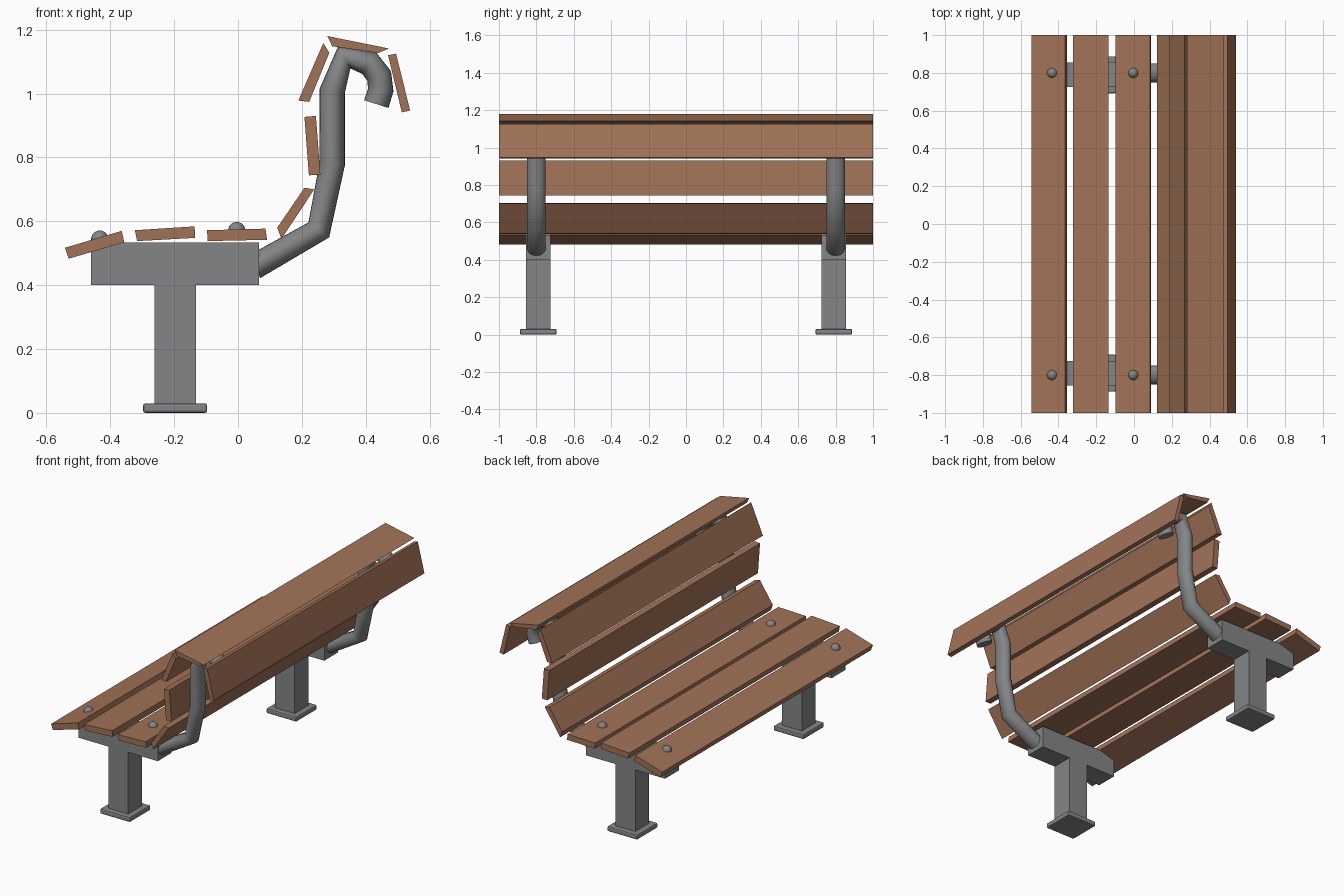
import bpy
import bmesh
import math
from mathutils import Vector

if "Cube" in bpy.data.objects:
    bpy.data.objects.remove(bpy.data.objects["Cube"], do_unlink=True)


def make_material(name, color):
    mat = bpy.data.materials.new(name)
    mat.use_nodes = True
    mat.diffuse_color = color
    mat.node_tree.nodes["Principled BSDF"].inputs["Base Color"].default_value = color
    return mat


wood = make_material("brown_wood", (0.36, 0.17, 0.095, 1))
metal = make_material("grey_metal", (0.23, 0.235, 0.24, 1))


def finish(bm, name, mat, smooth=False):
    """Turn a bmesh into a named object with one material."""
    bmesh.ops.recalc_face_normals(bm, faces=bm.faces[:])
    mesh = bpy.data.meshes.new(name)
    bm.to_mesh(mesh)
    bm.free()
    mesh.materials.append(mat)
    obj = bpy.data.objects.new(name, mesh)
    bpy.context.collection.objects.link(obj)
    if smooth:
        bpy.ops.object.select_all(action="DESELECT")
        obj.select_set(True)
        bpy.context.view_layer.objects.active = obj
        bpy.ops.object.shade_smooth_by_angle(angle=math.radians(60))
    return obj


def bridge(bm, rings):
    """Skin a row of closed rings and cap both ends."""
    count = len(rings[0])
    for ring, following in zip(rings, rings[1:]):
        for i in range(count):
            j = (i + 1) % count
            bm.faces.new((ring[i], ring[j], following[j], following[i]))
    bm.faces.new(rings[0])
    bm.faces.new(rings[-1])


def box(name, low, high, mat):
    bm = bmesh.new()
    bmesh.ops.create_cube(bm, size=1)
    low, high = Vector(low), Vector(high)
    bmesh.ops.scale(bm, vec=high - low, verts=bm.verts)
    bmesh.ops.translate(bm, vec=(low + high) / 2, verts=bm.verts)
    return finish(bm, name, mat)


def slat(name, profile):
    """Plank with an x-z end profile, running the full length of the bench."""
    bm = bmesh.new()
    rings = [[bm.verts.new((x, y, z)) for x, z in profile] for y in (-1, 1)]
    bridge(bm, rings)
    return finish(bm, name, wood)


def tube(name, path, y, depth, width, sides=24):
    """Oval tube swept along an x-z path."""
    bm = bmesh.new()
    points = [Vector((x, y, z)) for x, z in path]
    steps = [(b - a).normalized() for a, b in zip(points, points[1:])]
    rings = []
    for i, point in enumerate(points):
        tangent = (steps[max(i - 1, 0)] + steps[min(i, len(steps) - 1)]).normalized()
        across = Vector((-tangent.z, 0, tangent.x))
        ring = []
        for k in range(sides):
            angle = math.tau * k / sides
            offset = across * depth * math.cos(angle)
            offset += Vector((0, width * math.sin(angle), 0))
            ring.append(bm.verts.new(point + offset))
        rings.append(ring)
    bridge(bm, rings)
    return finish(bm, name, metal, smooth=True)


def bolt(name, x, y, z):
    bm = bmesh.new()
    bmesh.ops.create_uvsphere(bm, u_segments=20, v_segments=12, radius=0.027)
    bmesh.ops.translate(bm, vec=(x, y, z), verts=bm.verts)
    return finish(bm, name, metal, smooth=True)


# Wooden slats
slats = {
    "seat_slat_front": [(-.542, .517), (-.364, .57), (-.356, .534), (-.53, .483)],
    "seat_slat_middle": [(-.323, .572), (-.136, .584), (-.134, .548), (-.316, .538)],
    "seat_slat_rear": [(-.097, .572), (.086, .577), (.091, .542), (-.095, .538)],
    "back_slat_low": [(.123, .58), (.208, .705), (.239, .7), (.136, .545)],
    "back_slat_middle": [(.208, .927), (.244, .93), (.258, .745), (.222, .744)],
    "back_slat_high": [(.267, 1.158), (.286, 1.128), (.223, .974), (.189, .978)],
    "top_slat": [(.28, 1.18), (.473, 1.141), (.439, 1.127), (.295, 1.148)],
    "rear_slat": [(.47, 1.12), (.495, 1.125), (.539, .947), (.513, .941)],
}
for name, profile in slats.items():
    slat(name, profile)

# Metal supports, one set at each end
hook_path = [(.05, .457), (.253, .573), (.295, .78), (.295, 1.008), (.333, 1.114),
             (.411, 1.095), (.442, 1.055), (.447, 1.011), (.433, .967)]
for end, side in (("near", -1), ("far", 1)):
    y = side * 0.79
    foot = box(end + "_foot", (-.297, y - .098, 0), (-.097, y + .098, .03), metal)
    bevel = foot.modifiers.new("rounded_edges", "BEVEL")
    bevel.width = 0.007
    bevel.segments = 2
    box(end + "_post", (-.262, y - .065, .02), (-.131, y + .065, .41), metal)
    box(end + "_beam", (-.46, y - .065, .4), (.066, y + .065, .533), metal)
    tube(end + "_back_tube", hook_path, side * 0.8, 0.04, 0.05)
    bolt(end + "_front_bolt", -.433, side * 0.8, .544)
    bolt(end + "_rear_bolt", -.004, side * 0.8, .571)
